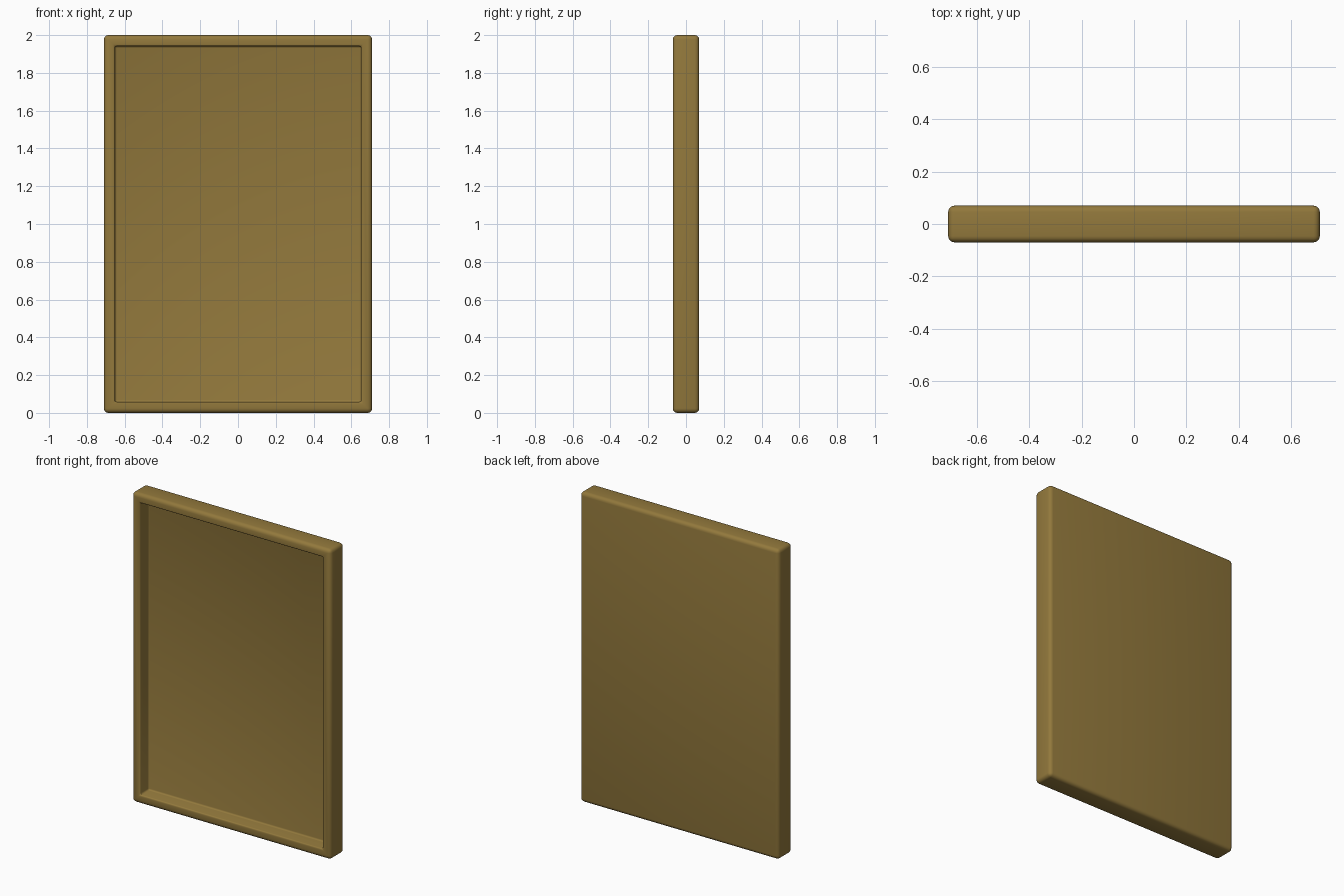
import bpy, bmesh

if "Cube" in bpy.data.objects:
    bpy.data.objects.remove(bpy.data.objects["Cube"])

W, D, H = 1.42, 0.14, 2.0      # outer size
RIM, DEPTH = 0.083, 0.09       # frame width and recess depth

# Solid slab
bm = bmesh.new()
bmesh.ops.create_cube(bm, size=1)
for v in bm.verts:
    v.co.x *= W
    v.co.y *= D
    v.co.z = v.co.z * H + H / 2
outer = list(bm.edges)

# Recessed front panel
bm.normal_update()
front = min(bm.faces, key=lambda f: f.calc_center_median().y)
bmesh.ops.inset_region(bm, faces=[front], thickness=RIM)
rim_edges = list(front.edges)
floor = bmesh.ops.extrude_discrete_faces(bm, faces=[front])["faces"][0]
for v in floor.verts:
    v.co.y += DEPTH

# Rounded outer edges, finer rounding around the recess opening and floor
front_y = -D / 2 + 1e-4
opening = [e for e in bm.edges if e not in outer and not any(
    abs(v.co.x) > W / 2 - 1e-4 for v in e.verts)]
bmesh.ops.bevel(bm, geom=opening, offset=0.01, segments=3,
                profile=0.5, affect='EDGES', clamp_overlap=True)
outer = [e for e in bm.edges if all(abs(v.co.x) > W / 2 - 1e-4 for v in e.verts)
         and len(e.link_faces) == 2 and e.calc_face_angle(0) > 1]
bmesh.ops.bevel(bm, geom=outer, offset=0.024, segments=4,
                profile=0.5, affect='EDGES', clamp_overlap=True)
bmesh.ops.recalc_face_normals(bm, faces=bm.faces)

mesh = bpy.data.meshes.new("framed_panel")
bm.to_mesh(mesh)
bm.free()
panel = bpy.data.objects.new("framed_panel", mesh)
bpy.context.collection.objects.link(panel)

# Wood colour
wood = bpy.data.materials.new("wood")
wood.diffuse_color = (0.29, 0.19, 0.045, 1)
wood.use_nodes = True
wood.node_tree.nodes["Principled BSDF"].inputs["Base Color"].default_value = wood.diffuse_color
mesh.materials.append(wood)

bpy.context.view_layer.objects.active = panel
panel.select_set(True)
bpy.ops.object.shade_smooth_by_angle()
